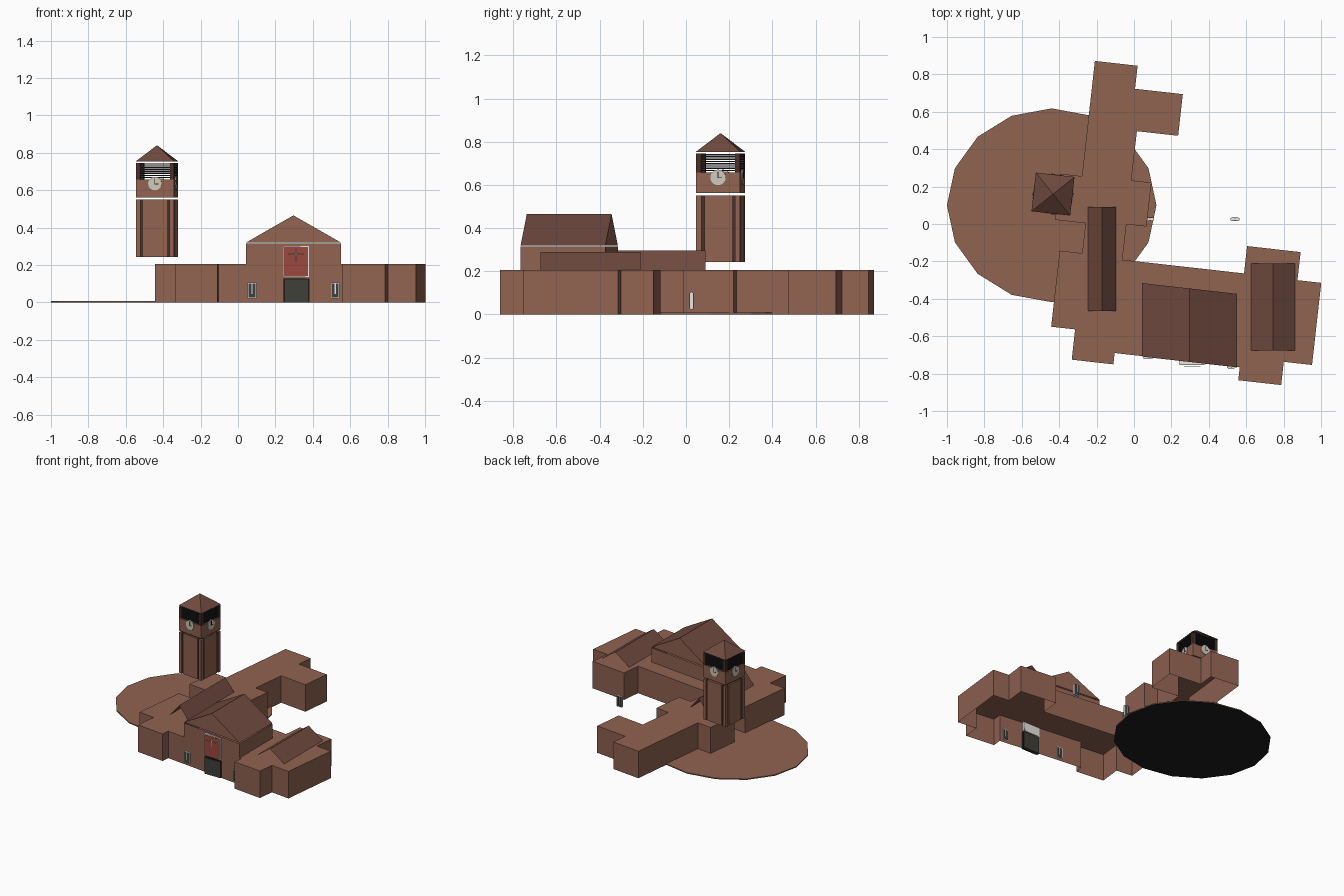
import bpy, bmesh, math
from mathutils import Matrix, Vector

if "Cube" in bpy.data.objects:
    bpy.data.objects.remove(bpy.data.objects["Cube"])

TURN = math.radians(-6.4)
SITE = Matrix.Rotation(TURN, 4, "Z")
TOWER = Matrix.Translation((-0.433, 0.16, 0)) @ SITE


def material(name, r, g, b):
    m = bpy.data.materials.new(name)
    m.use_nodes = True
    m.diffuse_color = (r, g, b, 1)
    node = next(n for n in m.node_tree.nodes if n.type == "BSDF_PRINCIPLED")
    node.inputs["Base Color"].default_value = (r, g, b, 1)
    node.inputs["Roughness"].default_value = 0.9
    return m


BRICK = material("brown brick", 0.28, 0.125, 0.083)
ROOF = material("dark brown roof", 0.16, 0.068, 0.05)
GROOVE = material("deep brown groove", 0.065, 0.03, 0.022)
RED = material("red panel", 0.33, 0.065, 0.05)
DOOR = material("dark grey door", 0.05, 0.05, 0.04)
BLACK = material("black", 0.012, 0.012, 0.012)
WHITE = material("white trim", 0.8, 0.8, 0.78)
CREAM = material("cream dial", 0.62, 0.58, 0.5)


def finish(name, bm, *mats):
    me = bpy.data.meshes.new(name)
    bm.to_mesh(me)
    bm.free()
    for m in mats:
        me.materials.append(m)
    ob = bpy.data.objects.new(name, me)
    bpy.context.collection.objects.link(ob)
    return ob


def add_box(bm, x, y, z, matrix=Matrix()):
    """Add a box given (low, high) ranges on each axis."""
    lo, hi = Vector((x[0], y[0], z[0])), Vector((x[1], y[1], z[1]))
    size = Matrix.Diagonal((*(hi - lo), 1))
    bmesh.ops.create_cube(bm, size=1, matrix=matrix @ Matrix.Translation((lo + hi) / 2) @ size)


def boxes(name, mat, specs, matrix=Matrix()):
    bm = bmesh.new()
    for x, y, z in specs:
        add_box(bm, x, y, z, matrix)
    return finish(name, bm, mat)


def walls(name, outline, z0, z1, lid, matrix=Matrix()):
    """Raise an open-bottomed wall loop from an outline, with an optional flat roof."""
    bm = bmesh.new()
    low = [bm.verts.new(matrix @ Vector((x, y, z0))) for x, y in outline]
    top = [bm.verts.new(matrix @ Vector((x, y, z1))) for x, y in outline]
    for i in range(len(low)):
        j = (i + 1) % len(low)
        bm.faces.new((low[j], low[i], top[i], top[j]))
    if lid:
        bm.faces.new(top[::-1])
    return finish(name, bm, BRICK)


def gable(name, x0, x1, y0, y1, z0, z1, skew=0, ends=False):
    """Two roof slopes with the ridge along y, with optional brick gable ends."""
    bm = bmesh.new()
    xm = (x0 + x1) / 2
    front, back = [[bm.verts.new((x, y - skew * (x - x0), z))
                    for x, z in ((x0, z0), (xm, z1), (x1, z0))] for y in (y0, y1)]
    for i in (0, 1):
        bm.faces.new((front[i], front[i + 1], back[i + 1], back[i]))
    if ends:
        bm.faces.new(front[::-1]).material_index = 1
        bm.faces.new(back).material_index = 1
    bm.normal_update()
    for f in bm.faces:
        if f.material_index == 0 and f.normal.z < 0:
            f.normal_flip()
    return finish(name, bm, ROOF, BRICK)


# Round paved forecourt
bm = bmesh.new()
bmesh.ops.create_cone(bm, cap_ends=True, segments=16, radius1=1, radius2=1, depth=1,
                      matrix=Matrix.Translation((-0.44, 0.1, 0.004))
                      @ Matrix.Diagonal((0.56, 0.518, 0.008, 1)))
for f in bm.faces:
    f.material_index = int(f.normal.z < -0.5)
finish("forecourt", bm, BRICK, BLACK)

# Flat-roofed main building: right-angled outline, alternating across and along steps
across = [-0.305, -0.075, 0.182, -0.04, 0.068, -0.04, 0.614, 0.902, 1.03, 0.878,
          0.647, -0.026, -0.25, -0.379, -0.258, -0.422]
along = [0.843, 0.719, 0.495, 0.23, -0.006, -0.197, -0.05, -0.201, -0.643, -0.768,
         -0.697, -0.758, -0.595, -0.186, -0.025, 0.223]
outline = []
for i, u in enumerate(across):
    outline += [(u, along[i - 1]), (u, along[i])]
outline[0] = (across[0], along[-1])
walls("main_building", outline, 0, 0.205, True, SITE)

# Raised entrance hall with pitched roof
SKEW = 0.113
hx0, hx1, hy0, hy1 = 0.043, 0.55, -0.709, -0.316
drop = SKEW * (hx1 - hx0)
walls("hall_walls", [(hx0, hy0), (hx0, hy1), (hx1, hy1 - drop), (hx1, hy0 - drop)],
      0.205, 0.314, False)
gable("hall_roof", hx0, hx1, hy0, hy1, 0.32, 0.465, SKEW, True)

# Open roof ridges on the wings
gable("west_ridge", -0.245, -0.095, -0.465, 0.09, 0.207, 0.297)
gable("east_ridge", 0.625, 0.86, -0.675, -0.21, 0.207, 0.29)

# Main door and red panel over it
boxes("main_door_frame", BLACK, [((0.243, 0.382), (-0.75, -0.728), (0.0, 0.128))])
boxes("main_door", DOOR, [((0.25, 0.375), (-0.753, -0.725), (0.0, 0.122))])
boxes("red_panel_frame", WHITE, [((0.24, 0.38), (-0.75, -0.728), (0.136, 0.302))])
boxes("red_panel", RED, [((0.245, 0.374), (-0.753, -0.728), (0.141, 0.296))])
boxes("panel_cross", CREAM, [((0.308, 0.313), (-0.762, -0.758), (0.215, 0.285)),
                             ((0.268, 0.355), (-0.762, -0.758), (0.257, 0.262))])

# Narrow windows: white frame, dark panes either side of a mullion
for i, (x, y) in enumerate(((0.075, -0.714), (0.52, -0.764), (0.54, 0.025), (0.085, 0.025))):
    boxes(f"window_frame_{i}", WHITE, [((x - 0.023, x + 0.023), (y - 0.007, y + 0.007), (0.022, 0.105))])
    boxes(f"window_panes_{i}", DOOR,
          [((x - 0.018, x + 0.018), (y - 0.009, y + 0.009), (0.027, 0.045)),
           ((x - 0.018, x - 0.003), (y - 0.009, y + 0.009), (0.045, 0.1)),
           ((x + 0.003, x + 0.018), (y - 0.009, y + 0.009), (0.045, 0.1))])

# Tower shaft: dark core, brick corner piers and brick panels between grooves
H = 0.102
SHAFT = (0.242, 0.55)
corners = [(sx, sy) for sx in (-1, 1) for sy in (-1, 1)]


def span(sign, inner, outer):
    return tuple(sorted((sign * inner, sign * outer)))


boxes("tower_core", GROOVE, [((-0.092, 0.092), (-0.092, 0.092), SHAFT)], TOWER)
boxes("tower_piers", BRICK,
      [(span(sx, 0.078, H), span(sy, 0.078, H), SHAFT) for sx, sy in corners], TOWER)
boxes("tower_panels", BRICK, [((-0.064, 0.064), (-0.099, 0.099), SHAFT),
                              ((-0.099, 0.099), (-0.064, 0.064), SHAFT)], TOWER)

# Clock stage, belfry posts and louvres
boxes("clock_stage", BRICK, [((-H, H), (-H, H), (0.562, 0.658))], TOWER)
boxes("belfry_posts", GROOVE,
      [(span(sx, 0.08, H), span(sy, 0.08, H), (0.658, 0.745)) for sx, sy in corners], TOWER)
slats = []
for k in range(8):
    z = (0.664 + 0.0105 * k, 0.67 + 0.0105 * k)
    for s in (-1, 1):
        slats += [((-0.08, 0.08), span(s, 0.085, 0.1), z), (span(s, 0.085, 0.1), (-0.08, 0.08), z)]
boxes("louvres", BLACK, slats, TOWER)

# Pyramid cap
bm = bmesh.new()
bmesh.ops.create_cone(bm, cap_ends=True, segments=4, radius1=0.104 * math.sqrt(2), radius2=0,
                      depth=0.087, matrix=TOWER @ Matrix.Translation((0, 0, 0.7965))
                      @ Matrix.Rotation(math.pi / 4, 4, "Z"))
finish("tower_cap", bm, ROOF)

# Clock dials with hands on all four sides
for i in range(4):
    side = TOWER @ Matrix.Rotation(i * math.pi / 2, 4, "Z") @ Matrix.Translation((0, -H, 0.635))
    bm = bmesh.new()
    bmesh.ops.create_cone(bm, cap_ends=True, segments=20, radius1=0.036, radius2=0.036,
                          depth=0.008, matrix=side @ Matrix.Rotation(math.pi / 2, 4, "X"))
    finish(f"clock_dial_{i}", bm, CREAM)
    boxes(f"clock_hands_{i}", BLACK, [((-0.002, 0.002), (-0.006, -0.003), (-0.004, 0.028)),
                                      ((-0.002, 0.019), (-0.006, -0.003), (-0.004, 0.0))], side)
